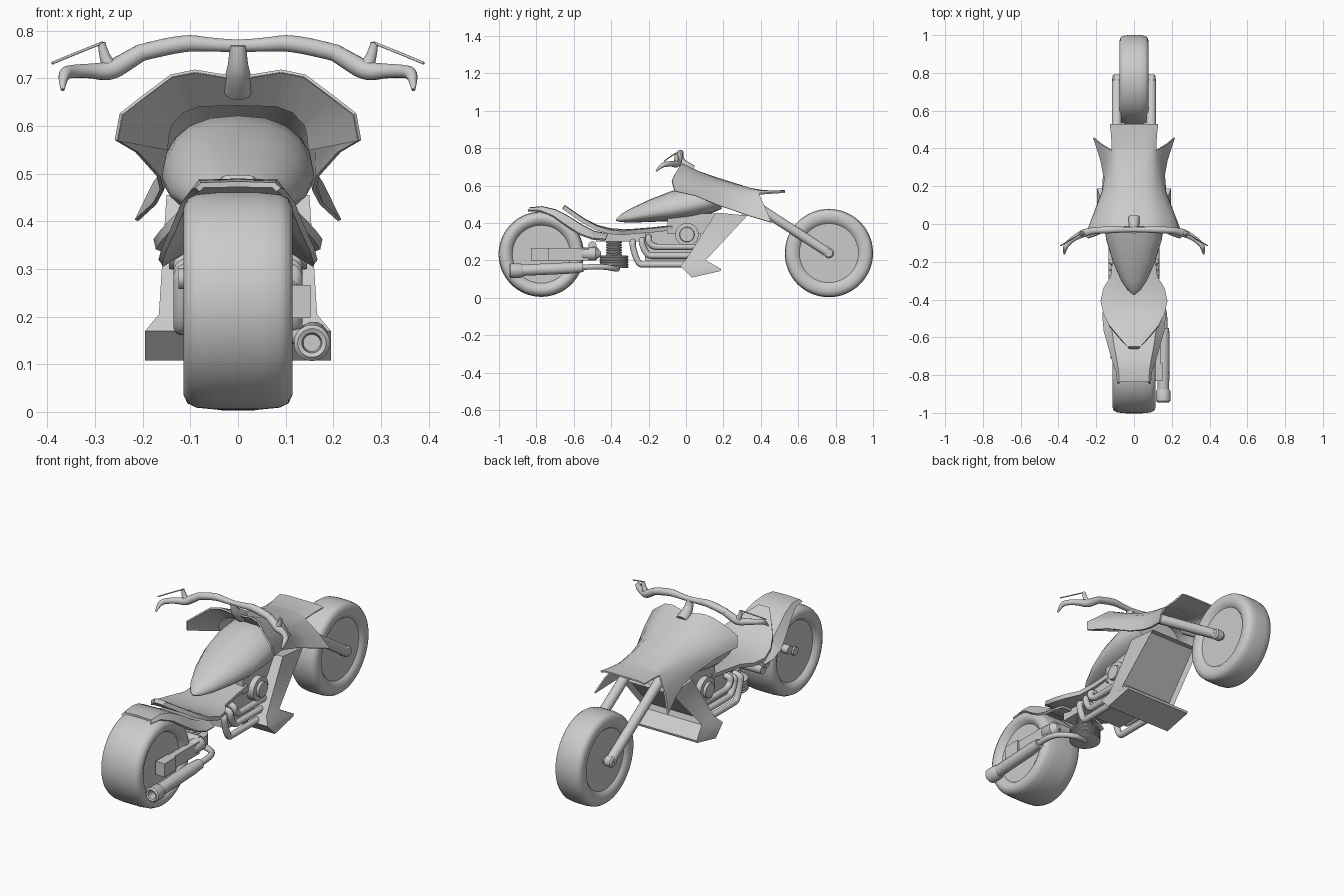
import bpy, bmesh, math
from mathutils import Vector

if "Cube" in bpy.data.objects:
    bpy.data.objects.remove(bpy.data.objects["Cube"])

MAT = bpy.data.materials.new("light grey")
MAT.diffuse_color = (0.6, 0.6, 0.6, 1)
MAT.use_nodes = True
MAT.node_tree.nodes["Principled BSDF"].inputs["Base Color"].default_value = MAT.diffuse_color


def loft(name, rows, closed=True, thick=0, edit=None):
    """Skin a list of equally long point rows."""
    bm = bmesh.new()
    vs = [[bm.verts.new(p) for p in r] for r in rows]
    n = len(rows[0])
    for a, b in zip(vs, vs[1:]):
        for j in range(n if closed else n - 1):
            k = (j + 1) % n
            bm.faces.new((a[j], a[k], b[k], b[j]))
    if closed:
        bm.faces.new(vs[0])
        bm.faces.new(vs[-1])
    bmesh.ops.remove_doubles(bm, verts=bm.verts, dist=1e-5)
    bmesh.ops.recalc_face_normals(bm, faces=bm.faces)
    if edit:
        edit(bm)
    me = bpy.data.meshes.new(name)
    bm.to_mesh(me)
    bm.free()
    me.materials.append(MAT)
    ob = bpy.data.objects.new(name, me)
    bpy.context.collection.objects.link(ob)
    if thick:
        m = ob.modifiers.new("thickness", "SOLIDIFY")
        m.thickness, m.offset = thick, 0
    return ob


def lathe(name, profile, centre, axis="x", steps=32):
    """Turn (radius, along) pairs round an axis."""
    c, rows = Vector(centre), []
    for r, t in profile:
        ring = []
        for i in range(steps):
            a = 2 * math.pi * i / steps
            u, v = r * math.cos(a), r * math.sin(a)
            ring.append(c + Vector({"x": (t, u, v), "y": (u, t, v), "z": (u, v, t)}[axis]))
        rows.append(ring)
    return loft(name, rows)


def tube(name, pts, radii, smooth=True):
    """Round pipe through points, with a radius at each point."""
    if not isinstance(radii, (list, tuple)):
        radii = [radii] * len(pts)
    cu = bpy.data.curves.new(name, "CURVE")
    cu.dimensions, cu.bevel_depth, cu.bevel_resolution = "3D", 1, 5
    cu.use_fill_caps, cu.resolution_u = True, 6
    sp = cu.splines.new("NURBS" if smooth else "POLY")
    sp.points.add(len(pts) - 1)
    for p, co, r in zip(sp.points, pts, radii):
        p.co, p.radius = (*co, 1), r
    if smooth:
        sp.use_endpoint_u, sp.order_u = True, 3
    cu.materials.append(MAT)
    ob = bpy.data.objects.new(name, cu)
    bpy.context.collection.objects.link(ob)
    return ob


def mirror_row(half):
    return [(-x, y, z) for x, y, z in reversed(half[1:])] + list(half)


def box(name, x0, x1, y0, y1, z0, z1):
    return loft(name, [[(x, y0, z0), (x, y1, z0), (x, y1, z1), (x, y0, z1)] for x in (x0, x1)])


# Wheels: rounded tyre plus recessed disc
def wheel(name, y, z, R, hw, rim):
    half = [(rim, hw * .78), (rim + .012, hw * .93), (rim + .03, hw), (R - .03, hw),
            (R - .013, hw * .93), (R - .004, hw * .76), (R, hw * .4)]
    prof = half + [(r, -x) for r, x in reversed(half)]
    lathe(name + "_tyre", prof, (0, y, z), steps=64)
    d = hw * .72
    lathe(name + "_disc", [(rim + .01, -d), (rim + .01, d)], (0, y, z), steps=64)


wheel("rear_wheel", -.774, .233, .228, .114, .155)
wheel("front_wheel", .764, .239, .236, .077, .158)

# Fork legs and front axle
for s in (-1, 1):
    tube("fork_leg", [(s * .091, .764, .239), (s * .091, .29, .546)], .026, False)
    lathe("fork_foot", [(.02, -.024), (.028, -.016), (.028, .016), (.02, .024)], (s * .091, .764, .239))
lathe("front_axle", [(.018, -.1), (.018, .1)], (0, .764, .239))

# Cowl: winged shell with two fins and a flat nose
cowl = [
    [(0, -.01, .70), (.09, -.02, .715), (.14, -.03, .705), (.20, -.06, .66), (.245, -.075, .625), (.255, -.06, .57)],
    [(0, .07, .672), (.07, .07, .672), (.125, .07, .655), (.175, .06, .62), (.21, .05, .585), (.212, .05, .545)],
    [(0, .17, .638), (.06, .17, .633), (.1, .17, .62), (.14, .17, .59), (.165, .17, .55), (.167, .17, .495)],
    [(0, .26, .61), (.06, .26, .605), (.1, .26, .592), (.132, .26, .56), (.15, .26, .51), (.16, .26, .465)],
    [(0, .34, .584), (.06, .34, .583), (.098, .34, .577), (.122, .34, .557), (.152, .34, .49), (.175, .34, .437)],
    [(0, .40, .574), (.06, .40, .573), (.095, .40, .57), (.118, .39, .555), (.175, .425, .48), (.213, .457, .402)]]
loft("front_cowl", [mirror_row(r) for r in cowl], closed=False, thick=.008)
nose = [cowl[5][:4],
        [(0, .46, .569), (.06, .46, .569), (.1, .46, .568), (.119, .46, .56)],
        [(0, .53, .572), (.06, .53, .572), (.1, .53, .571), (.127, .53, .565)]]
loft("cowl_nose", [mirror_row(r) for r in nose], closed=False, thick=.008)
# Lining from the cowl's rear edge in to the arch over the tank
arch = [(0, .05, .645), (.08, .05, .643), (.115, .05, .63), (.14, .05, .605), (.146, .05, .585), (.15, .06, .55)]
loft("cowl_lining", [mirror_row(cowl[0]), mirror_row(arch)], closed=False, thick=.006)

# Tank: teardrop loft; each station is y, half width, low z, high z
tank = [(-.375, .004, .412, .42), (-.35, .035, .405, .445), (-.30, .068, .402, .475), (-.2, .112, .405, .523),
        (-.08, .148, .41, .57), (.03, .16, .425, .605), (.12, .157, .445, .622), (.19, .135, .475, .61)]
rows = []
for y, w, lo, hi in tank:
    mid = lo + (hi - lo) * .38
    ring = []
    for i in range(20):
        a = 2 * math.pi * i / 20
        s = math.sin(a)
        ring.append((w * math.copysign(abs(math.cos(a)) ** .85, math.cos(a)), y,
                     mid + s * ((hi - mid) if s > 0 else (mid - lo))))
    rows.append(ring)
loft("tank", rows)

# Seat: y, half width, centre z, edge z
seat = [(-.655, .03, .488, .484), (-.60, .08, .45, .445), (-.54, .13, .41, .405), (-.48, .16, .38, .373),
        (-.41, .175, .362, .352), (-.34, .16, .356, .346), (-.28, .122, .358, .352), (-.18, .11, .366, .36),
        (-.07, .105, .378, .372)]
loft("seat", [mirror_row([(0, y, z), (w * .5, y, z), (w * .85, y, z * .6 + e * .4), (w, y, e)])
              for y, w, z, e in seat], closed=False, thick=.022)

# Rear fender: y, top half width, top z, skirt half width, skirt z
fender = [(-.835, .075, .476, .085, .466), (-.77, .08, .482, .092, .464), (-.70, .092, .466, .115, .435),
          (-.63, .105, .43, .135, .385), (-.56, .115, .385, .156, .34), (-.49, .12, .35, .163, .315),
          (-.42, .115, .337, .16, .31)]
loft("rear_fender", [mirror_row([(0, y, z + .002), (w, y, z), (v, y - .01, e)]) for y, w, z, v, e in fender],
     closed=False, thick=.012)

# Front shroud: half width, back y/z, front y/z at each level
levels = [(.15, .16, .455, .328, .44), (.166, 0, .205, .105, .2),
          (.195, -.03, .17, .188, .155), (.195, .03, .108, .185, .143)]


def recess(bm):
    face = [f for f in bm.faces if f.normal.y > .4 and f.calc_center_median().z > .25]
    bmesh.ops.inset_individual(bm, faces=face, thickness=.02, depth=-.025)


loft("front_shroud", [[(-w, yb, zb), (w, yb, zb), (w, yf, zf), (-w, yf, zf)] for w, yb, zb, yf, zf in levels],
     edit=recess)

# Engine block, side covers and header pipes
box("engine_block", -.09, .09, -.22, .08, .2, .36)
box("engine_head", -.1, .1, -.1, .16, .34, .45)
box("frame_spine", -.06, .06, -.48, -.2, .3, .345)
for s in (-1, 1):
    lathe("engine_cover", [(.062, 0), (.062, s * .04), (.04, s * .041), (.038, s * .055)], (s * .09, .005, .338))
    for y, top, z, end in ((-.20, .325, .272, .06), (-.235, .31, .225, .03), (-.285, .30, .178, .0)):
        tube("header_pipe", [(s * .08, y, top), (s * .119, y, top), (s * .119, y, top - .03),
                             (s * .119, y + .03, z), (s * .119, y + .07, z), (s * .119, end, z)], .0165)

# Spring: stacked rings, narrow above and wide below
spring = []
for z0, count, r in ((.158, 5, .078), (.222, 8, .042)):
    for i in range(count):
        z = z0 + i * .0135
        spring += [(r - .007, z), (r, z + .004), (r, z + .009), (r - .007, z + .013)]
lathe("spring", spring, (0, -.385, 0), "z", 24)

# Swing arm, rear axle and stubs
box("swing_arm", .105, .14, -.74, -.52, .2, .265)
box("axle_block", .1, .152, -.83, -.735, .197, .267)
lathe("arm_pivot", [(.01, -.065), (.034, -.035), (.036, .03), (.012, .06)], (.115, -.515, .235), "y", 20)
lathe("rear_axle", [(.022, -.1), (.022, .12)], (0, -.774, .235))
for y in (-.69, -.5):
    lathe("left_bolt", [(.022, -.125), (.022, -.07)], (0, y, .28))
lathe("arm_cross_bar", [(.025, -.11), (.025, .12)], (0, -.49, .25))

# Exhaust: muffler with hollow tip and feed pipe
lathe("muffler_tip", [(.018, .05), (.021, .004), (.03, 0), (.038, .008), (.038, .06), (.03, .075)],
      (.155, -.945, .145), "y")
tube("muffler", [(.155, -.885, .147), (.158, -.62, .159), (.16, -.55, .163)], [.031, .031, .026], False)
tube("exhaust_pipe", [(.16, -.57, .163), (.165, -.5, .166), (.15, -.43, .165), (.11, -.38, .155),
                      (.05, -.36, .155), (0, -.38, .165)], .015)

# Handlebar, neck, grips and levers
tube("neck", [(0, .03, .68), (0, -.005, .705), (0, -.03, .735), (0, -.035, .77)], [.032, .028, .019, .018])
tube("handlebar", [(-.21, -.035, .752), (-.12, -.03, .776), (-.06, -.03, .771), (0, -.03, .768),
                   (.06, -.03, .771), (.12, -.03, .776), (.21, -.035, .752)],
     [.018, .019, .015, .013, .015, .019, .018])
for s in (-1, 1):
    tube("grip", [(s * .2, -.034, .756), (s * .235, -.04, .735), (s * .27, -.05, .714), (s * .31, -.07, .716),
                  (s * .35, -.1, .715), (s * .368, -.13, .71), (s * .368, -.16, .676)],
         [.018, .02, .021, .015, .014, .013, .004])
    tube("lever_mount", [(s * .265, -.05, .715), (s * .282, -.05, .745), (s * .286, -.052, .775)],
         [.018, .011, .008])
    tube("lever", [(s * .284, -.052, .775), (s * .33, -.08, .757), (s * .39, -.115, .732)], .003)

# Turn curves into meshes and smooth all rounded surfaces
bpy.ops.object.select_all(action="SELECT")
for ob in bpy.context.selected_objects:
    if ob.type == "CURVE":
        bpy.context.view_layer.objects.active = ob
bpy.ops.object.convert(target="MESH")
bpy.ops.object.shade_smooth_by_angle(angle=math.radians(40))
